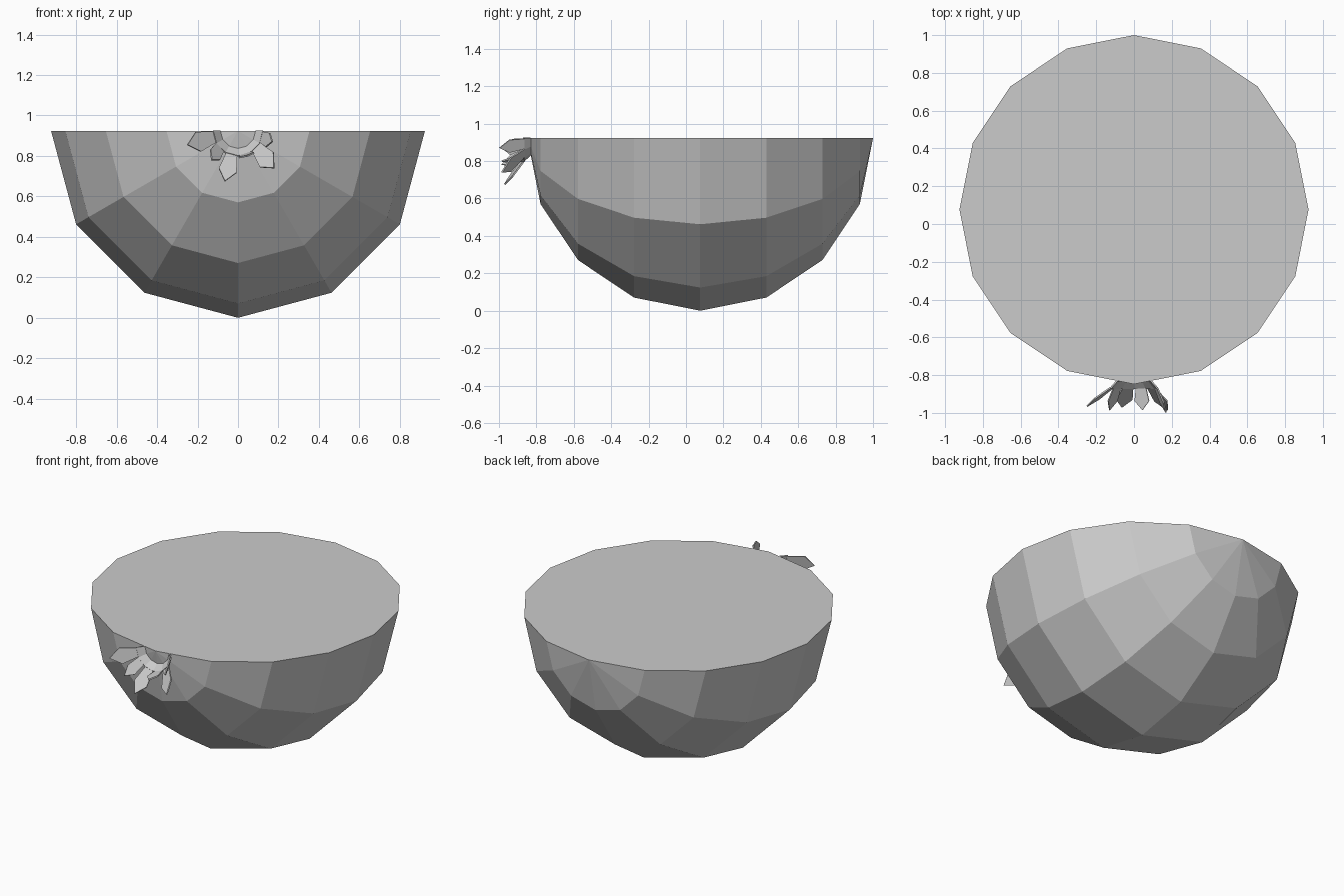
import bpy, bmesh
from math import sin, cos, pi, radians
from mathutils import Vector, Matrix

cube = bpy.data.objects.get("Cube")
if cube:
    bpy.data.objects.remove(cube, do_unlink=True)

RADIUS = 0.924
CENTRE = Vector((0, 1 - RADIUS, RADIUS))

grey = bpy.data.materials.new("plain_grey")
grey.use_nodes = True
grey.diffuse_color = (0.6, 0.6, 0.6, 1)
grey.node_tree.nodes["Principled BSDF"].inputs["Base Color"].default_value = (0.6, 0.6, 0.6, 1)


def finish(bm, name):
    bmesh.ops.recalc_face_normals(bm, faces=bm.faces)
    mesh = bpy.data.meshes.new(name)
    bm.to_mesh(mesh)
    bm.free()
    mesh.materials.append(grey)
    obj = bpy.data.objects.new(name, mesh)
    bpy.context.collection.objects.link(obj)
    return obj


# Halved fruit: low-poly sphere with its poles front and back, cut flat on top
bm = bmesh.new()
bmesh.ops.create_uvsphere(bm, u_segments=12, v_segments=8, radius=RADIUS)
bmesh.ops.transform(bm, matrix=Matrix.Translation(CENTRE) @ Matrix.Rotation(pi / 2, 4, "X"),
                    verts=bm.verts)
bmesh.ops.bisect_plane(bm, geom=bm.verts[:] + bm.edges[:] + bm.faces[:], dist=0.0005,
                       plane_co=CENTRE, plane_no=(0, 0, 1), clear_outer=True)
bmesh.ops.contextual_create(bm, geom=[e for e in bm.edges if e.is_boundary])
finish(bm, "fruit_half")


def around(r, y, degrees):
    """Point on a ring about the front pole."""
    a = radians(degrees)
    return Vector((r * cos(a), y, RADIUS + r * sin(a)))


# Crown cup: short flared half ring on the front pole
bm = bmesh.new()
rings = [[bm.verts.new(around(r, y, 180 + 30 * i)) for i in range(7)]
         for r, y in ((0.09, -0.83), (0.125, -0.87))]
for i in range(6):
    bm.faces.new((rings[0][i], rings[0][i + 1], rings[1][i + 1], rings[1][i]))
cup = finish(bm, "crown_cup")


# Crown petals: pointed five-sided leaves growing from the cup rim
def petal(name, degrees, tip, half_width):
    tip = Vector(tip)
    root = around(0.12, -0.865, degrees)
    across = around(1, 0, degrees + 90) - around(0, 0, 0)
    shoulder = root.lerp(tip, 0.6)
    points = [root - across * 0.028, shoulder - across * half_width, tip,
              shoulder + across * half_width, root + across * 0.028]
    bm = bmesh.new()
    for p in points:
        p.z = min(p.z, RADIUS - 0.003)
    bm.faces.new([bm.verts.new(p) for p in points])
    bmesh.ops.triangulate(bm, faces=bm.faces)
    return finish(bm, name)


petals = [
    petal("petal_far_right", 195, (-0.25, -0.965, 0.855), 0.05),
    petal("petal_right", 222, (-0.13, -0.985, 0.78), 0.035),
    petal("petal_lower_right", 255, (-0.065, -0.97, 0.675), 0.045),
    petal("petal_lower_left", 288, (0.045, -0.985, 0.80), 0.04),
    petal("petal_left", 318, (0.178, -0.985, 0.74), 0.05),
    petal("petal_far_left", 345, (0.17, -0.998, 0.87), 0.035),
]
for obj in [cup] + petals:
    mod = obj.modifiers.new("thickness", "SOLIDIFY")
    mod.thickness = 0.008
    mod.offset = 0
